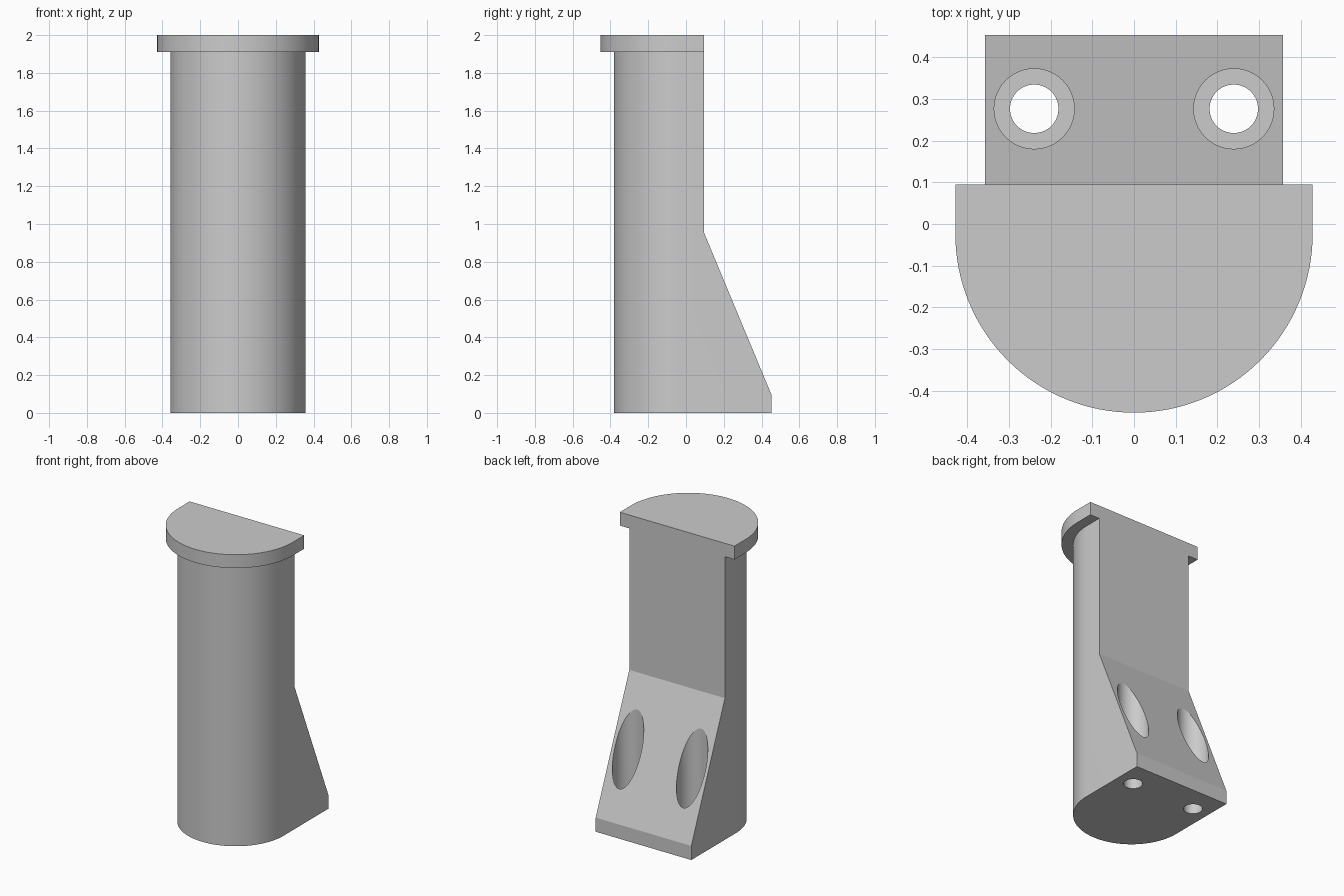
import bpy, bmesh, math
from mathutils import Vector

cube = bpy.data.objects.get("Cube")
if cube:
    bpy.data.objects.remove(cube, do_unlink=True)

GREY = (0.6, 0.6, 0.6, 1)
grey = bpy.data.materials.new("plain grey")
grey.use_nodes = True
grey.diffuse_color = GREY
grey.node_tree.nodes["Principled BSDF"].inputs["Base Color"].default_value = GREY

ARC_Y = -0.024    # shared centre of the rounded front
FLAT_Y = 0.095    # flat back of the upper column
BACK_Y = 0.453    # back of the foot
CAP_Z = 1.91      # underside of the cap


def prism(name, points, direction):
    """Extrude a closed outline along a direction."""
    bm = bmesh.new()
    face = bm.faces.new([bm.verts.new(p) for p in points])
    moved = bmesh.ops.extrude_face_region(bm, geom=[face])["geom"]
    verts = [v for v in moved if isinstance(v, bmesh.types.BMVert)]
    bmesh.ops.translate(bm, verts=verts, vec=Vector(direction))
    bmesh.ops.recalc_face_normals(bm, faces=bm.faces)
    mesh = bpy.data.meshes.new(name)
    bm.to_mesh(mesh)
    bm.free()
    mesh.materials.append(grey)
    obj = bpy.data.objects.new(name, mesh)
    bpy.context.collection.objects.link(obj)
    return obj


def round_front(radius, back, z, steps=64):
    """Half circle at the front, straight sides to a flat back."""
    arc = [(math.pi * (1 + i / steps)) for i in range(steps + 1)]
    pts = [(radius * math.cos(a), ARC_Y + radius * math.sin(a), z) for a in arc]
    return pts + [(radius, back, z), (-radius, back, z)]


def circle(x, y, z, radius, steps=64):
    return [(x + radius * math.cos(math.tau * i / steps),
             y + radius * math.sin(math.tau * i / steps), z) for i in range(steps)]


def cut(obj, cutter):
    cutter.hide_render = True
    mod = obj.modifiers.new("cut", 'BOOLEAN')
    mod.operation = 'DIFFERENCE'
    mod.solver = 'EXACT'
    mod.object = cutter
    bpy.context.view_layer.objects.active = obj
    bpy.ops.object.modifier_apply(modifier=mod.name)
    bpy.data.objects.remove(cutter, do_unlink=True)


# Column and foot in one solid, with the sloped back cut away
column = prism("column_with_foot", round_front(0.357, BACK_Y, 0), (0, 0, CAP_Z))
slope = [(FLAT_Y, 3), (FLAT_Y, 0.955), (BACK_Y, 0.095), (1, 0.095), (1, 3)]
cut(column, prism("slope_cutter", [(-1, y, z) for y, z in slope], (2, 0, 0)))

# Counterbored screw holes
for x in (-0.239, 0.239):
    for radius, floor in ((0.096, 0.095), (0.058, -0.5)):
        cut(column, prism("hole_cutter", circle(x, 0.276, floor, radius), (0, 0, 2)))

# Rounded cap with a flat back
cap = prism("cap", round_front(0.428, FLAT_Y, CAP_Z), (0, 0, 2 - CAP_Z))

# Smooth curves, sharp edges
bpy.ops.object.select_all(action='DESELECT')
for obj in (column, cap):
    obj.select_set(True)
bpy.context.view_layer.objects.active = column
bpy.ops.object.shade_smooth_by_angle(angle=math.radians(20))
